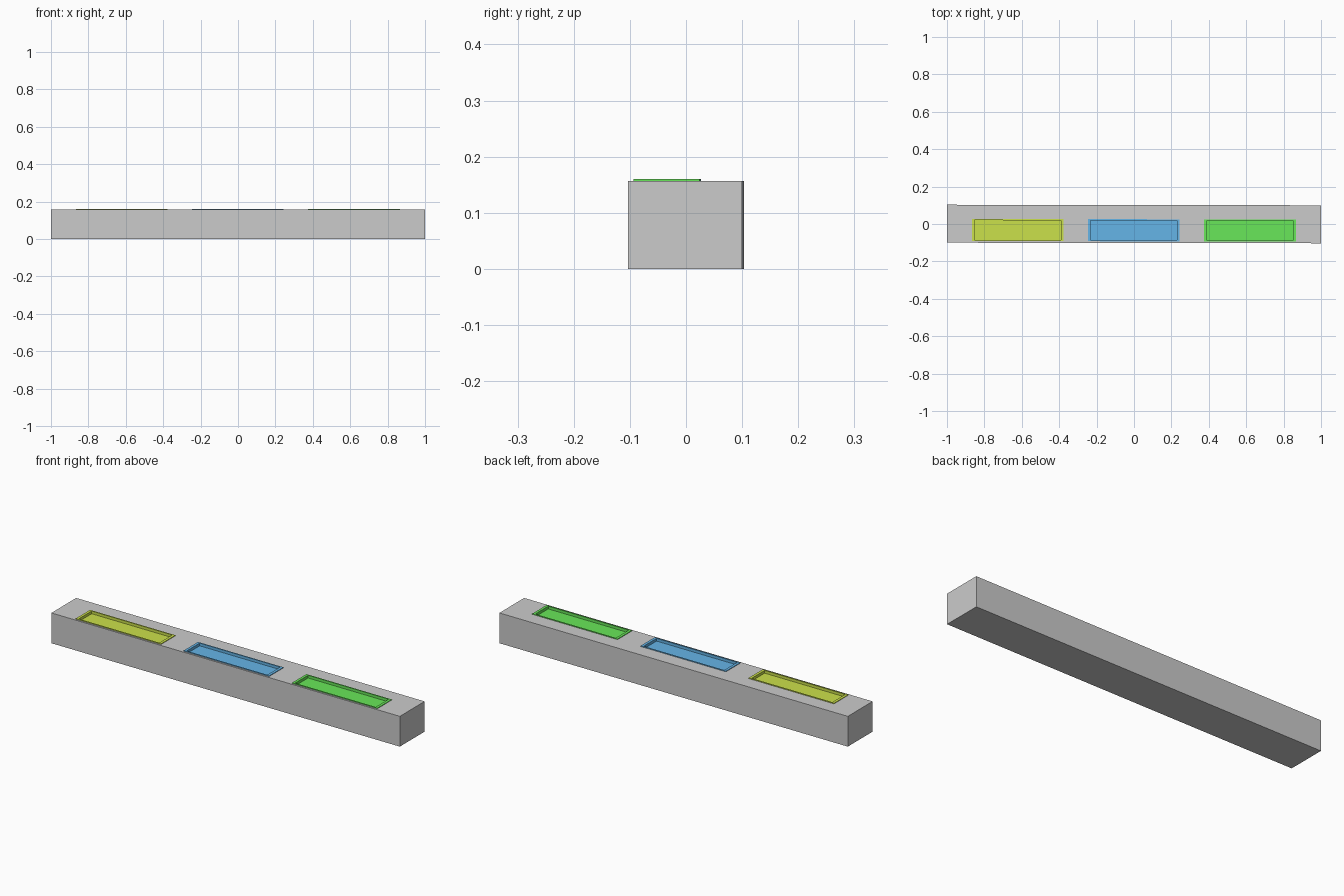
import bpy, bmesh
from mathutils import Matrix

if "Cube" in bpy.data.objects:
    bpy.data.objects.remove(bpy.data.objects["Cube"])

TOP, RIM, FLOOR = 0.157, 0.160, 0.146
TILT = Matrix.Rotation(-0.0015, 4, 'Z')   # the whole bar sits very slightly turned


def make_object(name, bm):
    bmesh.ops.recalc_face_normals(bm, faces=bm.faces)
    bm.transform(TILT)
    mesh = bpy.data.meshes.new(name)
    bm.to_mesh(mesh)
    bm.free()
    obj = bpy.data.objects.new(name, mesh)
    bpy.context.collection.objects.link(obj)
    return obj


def box(name, x, y, z0, z1, hx, hy):
    bm = bmesh.new()
    bmesh.ops.create_cube(bm, size=1)
    bm.transform(Matrix.Translation((x, y, (z0 + z1) / 2)) @ Matrix.Diagonal((2 * hx, 2 * hy, z1 - z0, 1)))
    return make_object(name, bm)


def tray(name, x, y, color):
    # Stacked rectangles: outer wall, flat rim, inner wall, recessed floor
    bm = bmesh.new()
    rings = []
    for hx, hy, z in [(0.245, 0.059, TOP - 0.001), (0.245, 0.059, RIM),
                      (0.231, 0.0525, RIM), (0.231, 0.0525, FLOOR)]:
        rings.append([bm.verts.new((x + sx * hx, y + sy * hy, z))
                      for sx, sy in [(-1, -1), (1, -1), (1, 1), (-1, 1)]])
    for a, b in zip(rings, rings[1:]):
        for i in range(4):
            j = (i + 1) % 4
            bm.faces.new((a[i], a[j], b[j], b[i]))
    bm.faces.new(rings[-1])
    bm.normal_update()
    obj = make_object(name, bm)
    # Make the floor face upward
    if obj.data.polygons[-1].normal.z < 0:
        obj.data.flip_normals()
    mat = bpy.data.materials.new(name + "_colour")
    mat.diffuse_color = (*color, 1)
    mat.use_nodes = True
    mat.node_tree.nodes["Principled BSDF"].inputs["Base Color"].default_value = mat.diffuse_color
    obj.data.materials.append(mat)


# Long grey bar
bar = box("bar", 0, 0, 0, TOP, 1.0, 0.1015)

# Three coloured recessed trays, each in its own pocket
for name, x, color in [("yellow_tray", -0.622, (0.60, 0.75, 0.07)),
                       ("blue_tray", -0.002, (0.13, 0.46, 0.80)),
                       ("green_tray", 0.62, (0.14, 0.80, 0.10))]:
    tray(name, x, -0.0335, color)
    cutter = box(name + "_cutter", x, -0.0335, FLOOR - 0.002, TOP + 0.05, 0.234, 0.0555)
    cutter.hide_render = True
    cutter.hide_viewport = True
    cut = bar.modifiers.new(name + "_pocket", 'BOOLEAN')
    cut.operation = 'DIFFERENCE'
    cut.solver = 'EXACT'
    cut.object = cutter
